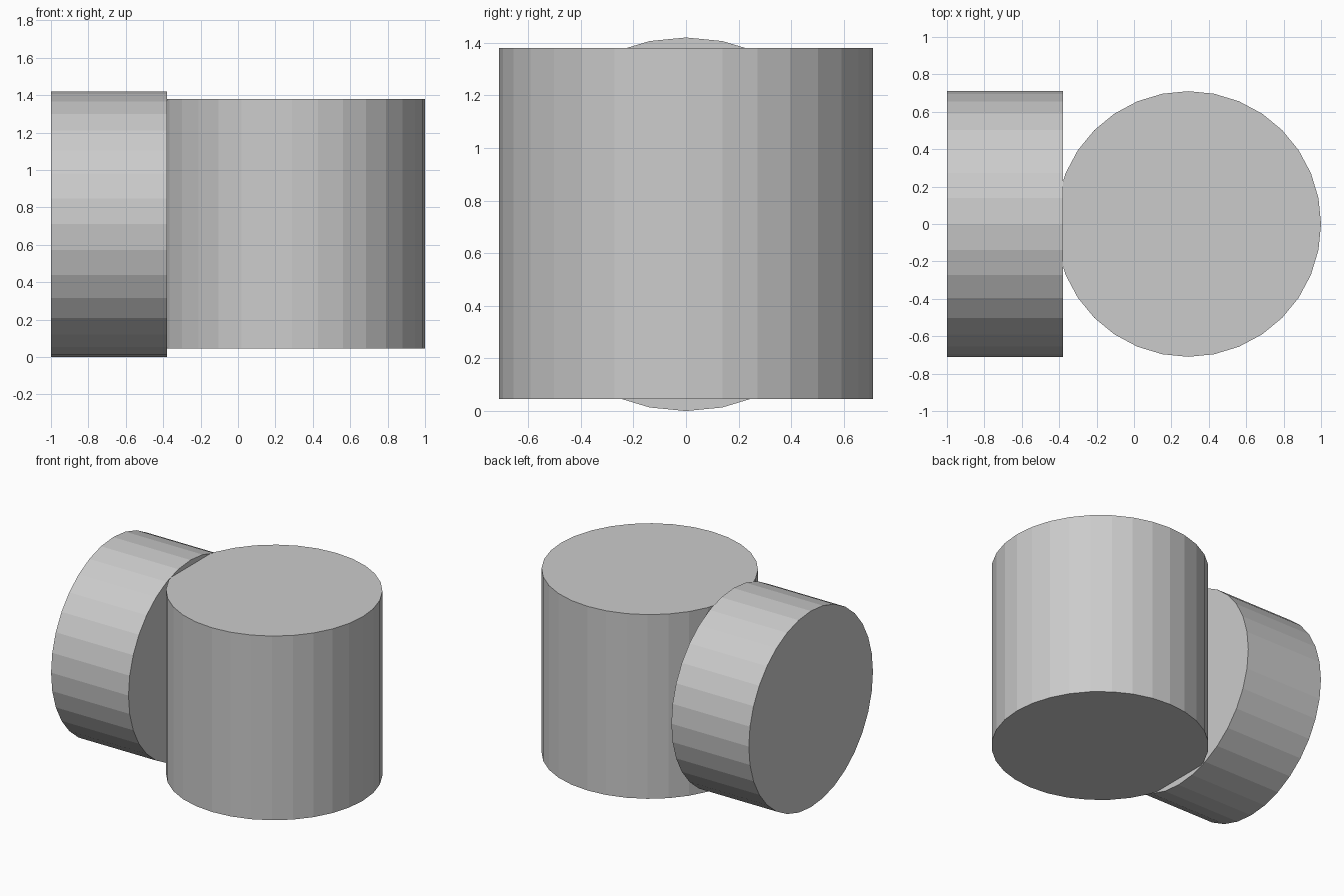
import bpy
from math import pi

if "Cube" in bpy.data.objects:
    bpy.data.objects.remove(bpy.data.objects["Cube"])

R = 0.71  # shared radius


def drum(name, depth, location, rotation=(0, 0, 0)):
    bpy.ops.mesh.primitive_cylinder_add(vertices=32, radius=R, depth=depth,
                                        location=location, rotation=rotation)
    obj = bpy.context.object
    obj.name = name
    return obj


# Upright body
drum("upright_cylinder", 1.333, (0.29, 0, 0.713))

# Sideways body, overlapping the upright one slightly
drum("sideways_cylinder", 0.62, (-0.69, 0, R), (0, pi / 2, 0))
